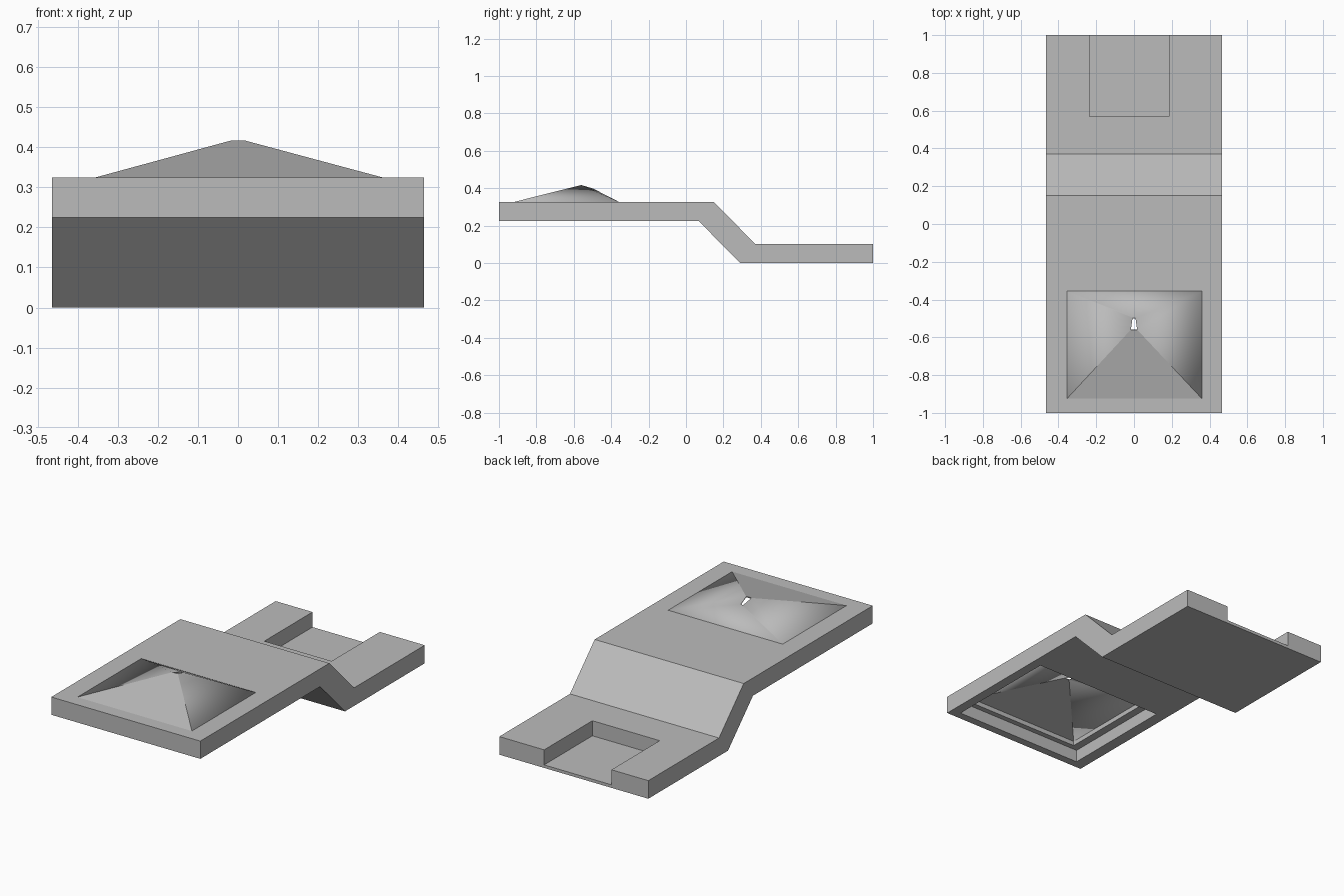
import bpy, bmesh

cube = bpy.data.objects.get("Cube")
if cube:
    bpy.data.objects.remove(cube, do_unlink=True)

HALF_W = 0.465

grey = bpy.data.materials.new("plain grey")
grey.use_nodes = True
COLOUR = (0.5, 0.5, 0.5, 1)
grey.diffuse_color = COLOUR
grey.node_tree.nodes["Principled BSDF"].inputs["Base Color"].default_value = COLOUR


def make_object(name, bm):
    bmesh.ops.recalc_face_normals(bm, faces=bm.faces)
    mesh = bpy.data.meshes.new(name)
    bm.to_mesh(mesh)
    bm.free()
    mesh.materials.append(grey)
    obj = bpy.data.objects.new(name, mesh)
    bpy.context.collection.objects.link(obj)
    return obj


def apply_modifier(obj, mod):
    bpy.context.view_layer.objects.active = obj
    bpy.ops.object.modifier_apply(modifier=mod.name)


def cut_box(target, low, high):
    """Remove an axis-aligned box from the target."""
    bm = bmesh.new()
    bmesh.ops.create_cube(bm, size=1)
    for v in bm.verts:
        v.co = [h if c > 0 else l for c, l, h in zip(v.co, low, high)]
    cutter = make_object("cutter", bm)
    cutter.hide_render = True
    mod = target.modifiers.new("cut", 'BOOLEAN')
    mod.operation = 'DIFFERENCE'
    mod.solver = 'EXACT'
    mod.object = cutter
    apply_modifier(target, mod)
    bpy.data.objects.remove(cutter, do_unlink=True)


# Stepped slab: side profile (y, z) extruded across the width
profile = [(-1, 0.225), (0.067, 0.225), (0.29, 0), (1, 0),
           (1, 0.102), (0.37, 0.102), (0.15, 0.325), (-1, 0.325)]
bm = bmesh.new()
side = bm.faces.new([bm.verts.new((-HALF_W, y, z)) for y, z in profile])
extruded = bmesh.ops.extrude_face_region(bm, geom=[side])["geom"]
bmesh.ops.translate(bm, vec=(2 * HALF_W, 0, 0),
                    verts=[g for g in extruded if isinstance(g, bmesh.types.BMVert)])
slab = make_object("stepped_slab", bm)

# Rear notch, underside pocket and the opening beneath the hood
cut_box(slab, (-0.235, 0.57, 0.017), (0.185, 1.1, 0.3))
cut_box(slab, (-0.4, -0.955, 0.1), (0.41, -0.29, 0.295))
cut_box(slab, (-0.355, -0.925, 0.2), (0.36, -0.355, 0.4))

# Low pyramid hood with a small teardrop vent at the peak
base = [(-0.355, -0.925, 0.325), (0.36, -0.925, 0.325),
        (0.36, -0.355, 0.325), (-0.355, -0.355, 0.325)]
vent = [(-0.017, -0.56, 0.417), (0.017, -0.56, 0.417),
        (0.008, -0.497, 0.398), (-0.008, -0.497, 0.398)]
bm = bmesh.new()
outer = [bm.verts.new(p) for p in base]
inner = [bm.verts.new(p) for p in vent]
for i in range(4):
    j = (i + 1) % 4
    face = bm.faces.new((outer[i], outer[j], inner[j], inner[i]))
    face.smooth = i > 0
for i in range(2):
    bm.edges.get((outer[i], inner[i])).smooth = False
bmesh.ops.triangulate(bm, faces=bm.faces[:])
hood = make_object("pyramid_hood", bm)
if sum(p.normal.z for p in hood.data.polygons) < 0:
    hood.data.flip_normals()
shell = hood.modifiers.new("shell", 'SOLIDIFY')
shell.thickness = 0.005
shell.offset = -1
apply_modifier(hood, shell)
